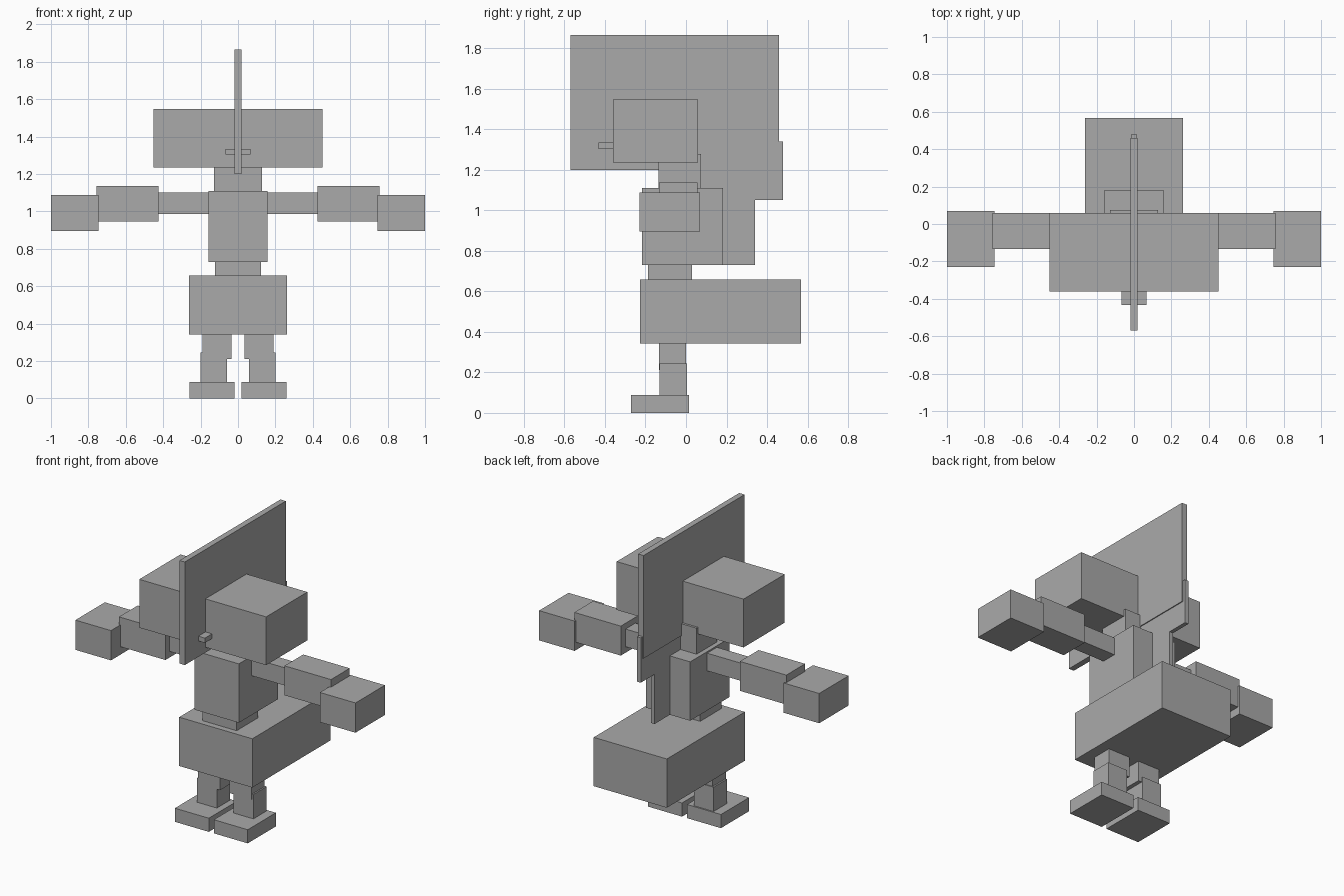
import bpy
import bmesh
from mathutils import Vector

default = bpy.data.objects.get("Cube")
if default:
    bpy.data.objects.remove(default, do_unlink=True)

# Single flat colour
grey = bpy.data.materials.new("plain_grey")
grey.use_nodes = True
colour = (0.4, 0.4, 0.4, 1)
grey.diffuse_color = colour
grey.node_tree.nodes["Principled BSDF"].inputs["Base Color"].default_value = colour


def box(name, x, y, z):
    """Flat-faced box spanning the given x, y and z ranges."""
    low, high = (Vector(corner) for corner in zip(x, y, z))
    bm = bmesh.new()
    bmesh.ops.create_cube(bm, size=1)
    bmesh.ops.scale(bm, vec=high - low, verts=bm.verts)
    bmesh.ops.translate(bm, vec=(low + high) / 2, verts=bm.verts)
    mesh = bpy.data.meshes.new(name)
    bm.to_mesh(mesh)
    bm.free()
    mesh.materials.append(grey)
    obj = bpy.data.objects.new(name, mesh)
    bpy.context.collection.objects.link(obj)


def pair(name, x, y, z):
    """Matching boxes on the left (+x) and right (-x)."""
    box("left_" + name, x, y, z)
    box("right_" + name, (-x[1], -x[0]), y, z)


def centred(name, half_width, y, z):
    box(name, (-half_width, half_width), y, z)


# Head, beak and neck
centred("head", 0.453, (-0.36, 0.06), (1.235, 1.547))
centred("beak", 0.066, (-0.432, -0.35), (1.303, 1.334))
centred("neck", 0.128, (-0.135, 0.075), (1.1, 1.278))

# Thin crest running over the head and down the back
centred("crest", 0.019, (-0.57, 0.46), (1.2, 1.865))
centred("crest_middle", 0.013, (0.05, 0.48), (1.05, 1.34))
centred("crest_lower", 0.013, (0.15, 0.34), (0.73, 1.06))

# Body
centred("torso", 0.158, (-0.217, 0.183), (0.73, 1.11))
centred("waist", 0.122, (-0.188, 0.03), (0.65, 0.74))
centred("pelvis", 0.261, (-0.227, 0.568), (0.343, 0.658))

# Arms held straight out
pair("upper_arm", (0.15, 0.43), (-0.09, 0.01), (0.986, 1.1))
pair("forearm", (0.425, 0.757), (-0.133, 0.058), (0.947, 1.137))
pair("hand", (0.746, 1.0), (-0.23, 0.07), (0.896, 1.088))

# Legs
pair("thigh", (0.034, 0.191), (-0.134, 0.0), (0.212, 0.35))
pair("shin", (0.06, 0.201), (-0.13, 0.006), (0.08, 0.245))
pair("foot", (0.018, 0.26), (-0.272, 0.015), (0.0, 0.088))
